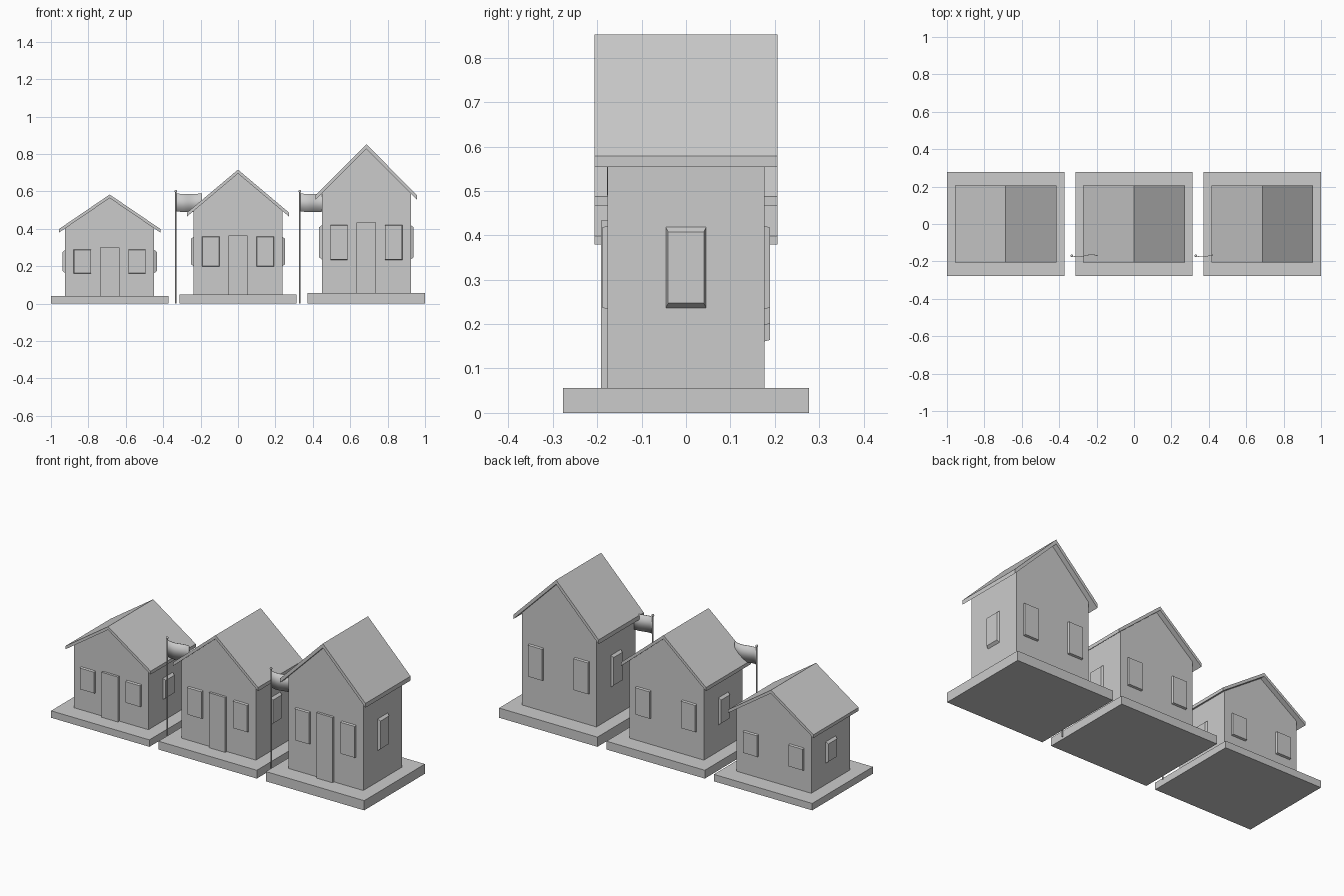
import bpy, bmesh, math
from mathutils import Vector

cube = bpy.data.objects.get("Cube")
if cube:
    bpy.data.objects.remove(cube, do_unlink=True)

grey = bpy.data.materials.new("light_grey")
grey.use_nodes = True
grey.diffuse_color = (0.6, 0.6, 0.6, 1)
grey.node_tree.nodes["Principled BSDF"].inputs["Base Color"].default_value = (0.6, 0.6, 0.6, 1)


def finish(name, bm):
    bmesh.ops.recalc_face_normals(bm, faces=bm.faces)
    mesh = bpy.data.meshes.new(name)
    bm.to_mesh(mesh)
    bm.free()
    mesh.materials.append(grey)
    obj = bpy.data.objects.new(name, mesh)
    bpy.context.collection.objects.link(obj)
    return obj


def box(name, low, high):
    bm = bmesh.new()
    bmesh.ops.create_cube(bm, size=1)
    for v in bm.verts:
        v.co = [(a + b) / 2 + c * (b - a) for a, b, c in zip(low, high, v.co)]
    return finish(name, bm)


def extrude_profile(name, points, y0, y1):
    """Extrude an x-z outline along y."""
    bm = bmesh.new()
    face = bm.faces.new([bm.verts.new((x, y0, z)) for x, z in points])
    moved = bmesh.ops.extrude_face_region(bm, geom=[face])["geom"]
    bmesh.ops.translate(bm, vec=(0, y1 - y0, 0),
                        verts=[v for v in moved if isinstance(v, bmesh.types.BMVert)])
    return finish(name, bm)


def window(name, centre, angle, height, depth, inset_x, inset_z):
    """Panel with tapered edges; it faces -y before turning about z."""
    bm = bmesh.new()
    bmesh.ops.create_cube(bm, size=1)
    for v in bm.verts:
        outer = v.co.y < 0
        half_x = HALF_WINDOW - (inset_x if outer else 0)
        half_z = height / 2 - (inset_z if outer else 0)
        v.co = (math.copysign(half_x, v.co.x), -depth if outer else 0.004,
                math.copysign(half_z, v.co.z))
    obj = finish(name, bm)
    obj.location = centre
    obj.rotation_euler.z = angle


HALF_WINDOW = 0.047
WALL_X, WALL_Y = 0.238, 0.177
EAVE_X, ROOF_Y = 0.272, 0.206


def house(name, cx, base, eave, ridge, thick, door_top, win_low, win_high):
    # Base slab
    box(name + "_base", (cx - 0.314, -0.277, 0), (cx + 0.314, 0.277, base))
    # Gabled walls, reaching the underside of the roof
    peak = ridge - thick
    wall_top = peak - (ridge - eave) * WALL_X / EAVE_X
    extrude_profile(name + "_walls",
                    [(cx - WALL_X, base), (cx + WALL_X, base), (cx + WALL_X, wall_top),
                     (cx, peak), (cx - WALL_X, wall_top)], -WALL_Y, WALL_Y)
    # Folded roof
    extrude_profile(name + "_roof",
                    [(cx - EAVE_X, eave), (cx, ridge), (cx + EAVE_X, eave),
                     (cx + EAVE_X, eave - thick), (cx, peak), (cx - EAVE_X, eave - thick)],
                    -ROOF_Y, ROOF_Y)
    # Door
    box(name + "_door", (cx - 0.052, -0.191, base), (cx + 0.052, -WALL_Y + 0.004, door_top))
    # Windows on all four sides
    mid, height = (win_low + win_high) / 2, win_high - win_low
    for side, label in ((-1, "right"), (1, "left")):
        x = cx + side * 0.146
        window(f"{name}_front_{label}_window", (x, -WALL_Y, mid), 0, height, 0.012, 0.002, 0.004)
        window(f"{name}_back_{label}_window", (x, WALL_Y, mid), math.pi, height, 0.012, 0.002, 0.004)
        window(f"{name}_{label}_side_window", (cx + side * WALL_X, 0, mid),
               side * math.pi / 2, height, 0.014, 0.007, 0.014)


house("small_house", -0.686, 0.04, 0.398, 0.583, 0.019, 0.30, 0.16, 0.29)
house("middle_house", 0, 0.048, 0.487, 0.716, 0.021, 0.365, 0.197, 0.36)
house("tall_house", 0.686, 0.056, 0.579, 0.852, 0.025, 0.433, 0.233, 0.422)


def flagpole(name, x, y):
    # Pole with a round top
    bpy.ops.mesh.primitive_cylinder_add(vertices=16, radius=0.004, depth=0.6,
                                        location=(x, y, 0.3))
    pole = bpy.context.object
    pole.name = name + "_pole"
    bpy.ops.object.shade_smooth_by_angle()
    bpy.ops.mesh.primitive_uv_sphere_add(segments=16, ring_count=8, radius=0.007,
                                         location=(x, y, 0.6))
    knob = bpy.context.object
    knob.name = name + "_knob"
    bpy.ops.object.shade_smooth()
    for obj in (pole, knob):
        obj.data.materials.append(grey)
    # Gently waving cloth
    bm = bmesh.new()
    bmesh.ops.create_grid(bm, x_segments=16, y_segments=1, size=0.5)
    for v in bm.verts:
        t = v.co.x + 0.5
        v.co = Vector((x + 0.14 * t, y - 0.006 * math.sin(math.tau * t),
                       0.541 + 0.096 * v.co.y - 0.004 * math.sin(math.pi * t)))
    cloth = finish(name + "_cloth", bm)
    for p in cloth.data.polygons:
        p.use_smooth = True
    solid = cloth.modifiers.new("thickness", "SOLIDIFY")
    solid.thickness = 0.003
    solid.offset = 0


flagpole("first_flag", -0.333, -0.17)
flagpole("second_flag", 0.33, -0.17)
